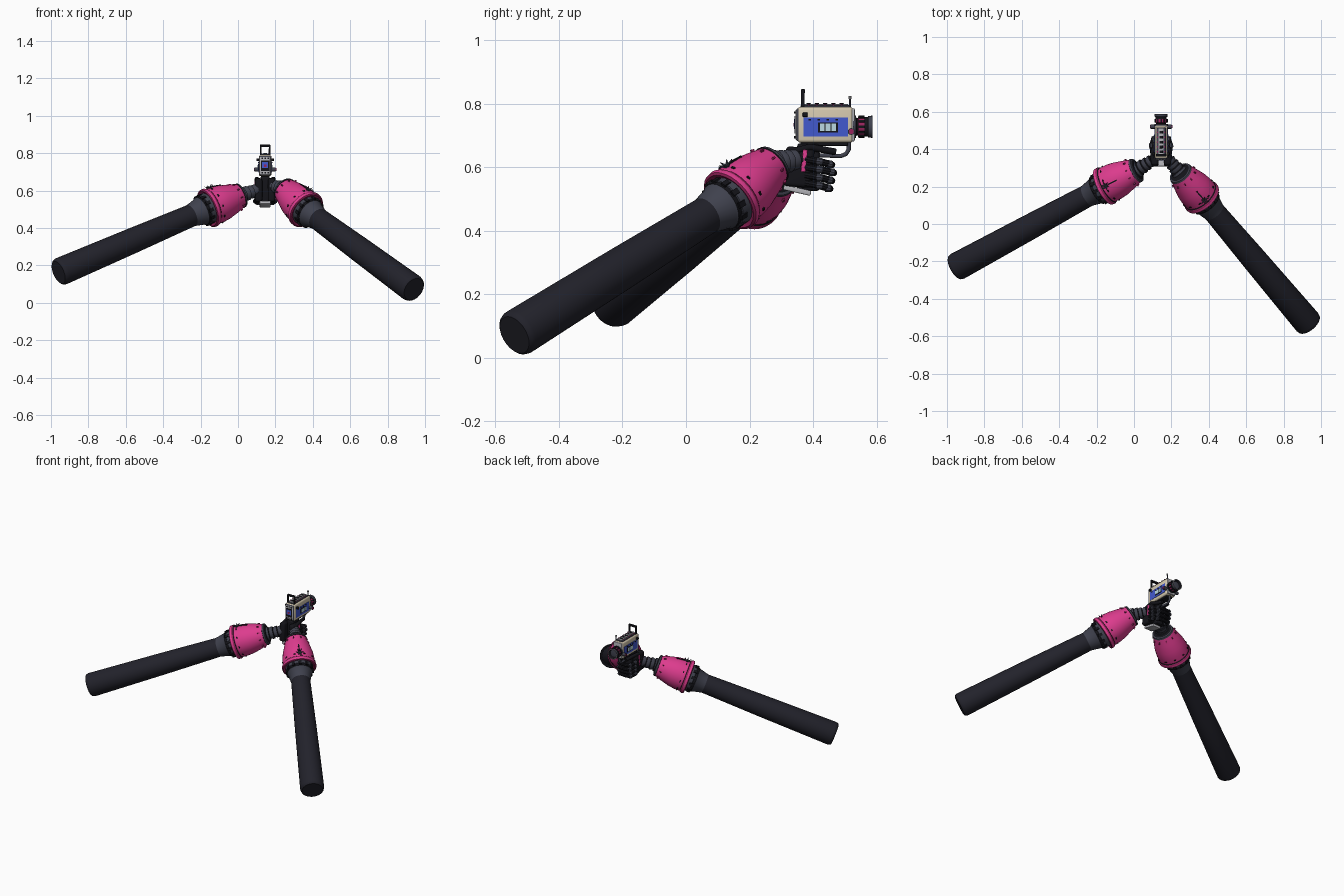
import bpy, bmesh, math
from mathutils import Vector, Matrix

cube = bpy.data.objects.get("Cube")
if cube:
    bpy.data.objects.remove(cube)

PALETTE = {
    "sleeve_navy": (0.016, 0.016, 0.024), "black": (0.007, 0.007, 0.010),
    "slate": (0.050, 0.053, 0.075), "pink": (0.72, 0.045, 0.27),
    "dark_pink": (0.32, 0.018, 0.11), "cream": (0.66, 0.58, 0.43),
    "blue": (0.055, 0.10, 0.62), "pale_cyan": (0.50, 0.70, 0.76),
    "light_grey": (0.45, 0.45, 0.48),
}
MATS = {}
for key, rgb in PALETTE.items():
    m = bpy.data.materials.new(key)
    m.use_nodes = True
    m.diffuse_color = (*rgb, 1)
    bsdf = next(n for n in m.node_tree.nodes if n.type == 'BSDF_PRINCIPLED')
    bsdf.inputs["Base Color"].default_value = (*rgb, 1)
    MATS[key] = m
parts = []


def finish(name, bm, colors, matrix=None):
    bmesh.ops.recalc_face_normals(bm, faces=bm.faces)
    me = bpy.data.meshes.new(name)
    bm.to_mesh(me)
    bm.free()
    for c in colors:
        me.materials.append(MATS[c])
    ob = bpy.data.objects.new(name, me)
    bpy.context.scene.collection.objects.link(ob)
    if matrix:
        ob.matrix_world = matrix
    parts.append(ob)
    return ob


def frame(start, end):
    """Matrix at start with z toward end and y leaning upward."""
    d = Vector(end) - Vector(start)
    return Matrix.Translation(start) @ d.to_track_quat('Z', 'Y').to_matrix().to_4x4()


def lathe(name, profile, matrix, sides=24):
    """Capped revolve; each profile point is (height, radius, colour of the band ending there)."""
    bm = bmesh.new()
    colors = list(dict.fromkeys(p[2] for p in profile))
    rings = []
    for t, r, _ in profile:
        rings.append([bm.verts.new((r * math.cos(a), r * math.sin(a), t))
                      for a in (2 * math.pi * i / sides for i in range(sides))])
    for k in range(1, len(rings)):
        for i in range(sides):
            j = (i + 1) % sides
            f = bm.faces.new((rings[k-1][i], rings[k-1][j], rings[k][j], rings[k][i]))
            f.material_index = colors.index(profile[k][2])
    bm.faces.new(rings[0]).material_index = colors.index(profile[0][2])
    bm.faces.new(rings[-1]).material_index = colors.index(profile[-1][2])
    return finish(name, bm, colors, matrix)


def box(name, center, size, color, bevel=0.0, tilt=0.0, matrix=None):
    bm = bmesh.new()
    bmesh.ops.create_cube(bm, size=1, matrix=Matrix.Diagonal((*size, 1)))
    if bevel:
        bmesh.ops.bevel(bm, geom=bm.edges[:], offset=bevel, segments=3, profile=0.5, affect='EDGES')
    local = Matrix.Translation(center) @ Matrix.Rotation(tilt, 4, 'X')
    return finish(name, bm, [color], (matrix or Matrix()) @ local)


def rod(name, start, end, r, color, r2=None, sides=12):
    length = (Vector(end) - Vector(start)).length
    return lathe(name, [(0, r, color), (length, r if r2 is None else r2, color)],
                 frame(start, end), sides)


def tube(name, points, radius, color):
    cu = bpy.data.curves.new(name, 'CURVE')
    cu.dimensions = '3D'
    cu.bevel_depth = radius
    cu.bevel_resolution = 3
    cu.use_fill_caps = True
    sp = cu.splines.new('POLY')
    sp.points.add(len(points) - 1)
    for p, co in zip(sp.points, points):
        p.co = (*co, 1)
    cu.materials.append(MATS[color])
    ob = bpy.data.objects.new(name, cu)
    bpy.context.scene.collection.objects.link(ob)


# Arms: sleeve, collar, bell-shaped glove cuff, wrist
def arm(side, outer, rim, tip, palm):
    m = frame(outer, rim)
    n = (Vector(rim) - Vector(outer)).length
    lathe(side + "_sleeve", [
        (0, 0.064, "sleeve_navy"), (0.006, 0.071, "sleeve_navy"), (0.02, 0.075, "sleeve_navy"),
        (n * 0.5, 0.068, "sleeve_navy"), (n - 0.12, 0.060, "sleeve_navy"),
        (n, 0.060, "sleeve_navy")], m)
    lathe(side + "_collar", [
        (n - 0.11, 0.060, "slate"), (n - 0.05, 0.074, "slate"), (n - 0.045, 0.079, "slate"),
        (n - 0.03, 0.079, "black"), (n - 0.028, 0.083, "slate"), (n + 0.01, 0.086, "slate")], m)
    for i in range(12):
        turn = m @ Matrix.Rotation(i * math.pi / 6, 4, 'Z')
        box(side + "_collar_rib", (0, 0.083, n - 0.026), (0.018, 0.008, 0.026), "black", matrix=turn)

    g = frame(rim, tip)
    k = (Vector(tip) - Vector(rim)).length
    lathe(side + "_glove_cuff", [
        (0.002, 0.084, "black"), (-0.006, 0.098, "dark_pink"), (-0.002, 0.106, "dark_pink"),
        (0.012, 0.107, "pink"), (0.020, 0.103, "dark_pink"), (0.024, 0.099, "black"),
        (0.06, 0.099, "pink"), (0.10, 0.094, "pink"), (0.15, 0.081, "pink"),
        (k - 0.014, 0.066, "pink"), (k - 0.012, 0.069, "black"), (k - 0.002, 0.066, "slate"),
        (k, 0.058, "slate"), (k + 0.004, 0.045, "black")], g, 32)
    # Studs, slots and a spiky burr on the cuff
    for i in range(10):
        turn = g @ Matrix.Rotation((i + 0.5) * math.pi / 5, 4, 'Z')
        box(side + "_cuff_stud", (0, 0.099, 0.042), (0.012, 0.008, 0.006), "black", matrix=turn)
        box(side + "_cuff_notch", (0, 0.075, k - 0.035), (0.006, 0.008, 0.012),
            "dark_pink", tilt=0.4, matrix=turn)
    box(side + "_cuff_slot", (0, 0.096, 0.085), (0.007, 0.008, 0.055), "black", tilt=0.17, matrix=g)
    for i in range(6):
        a = i * math.pi / 3
        base = g @ Vector((0, 0.097, 0.045))
        end = g @ Vector((0.024 * math.cos(a), 0.113, 0.045 + 0.024 * math.sin(a)))
        rod(side + "_burr_spike", base, end, 0.007, "slate", 0.0008, 6)

    # Ribbed wrist
    w = (Vector(palm) - Vector(tip)).length
    prof = [(0, 0.044, "black")]
    for i in range(4):
        t, r = w * i / 4, 0.042 - 0.003 * i
        prof += [(t + 0.004, r, "slate"), (t + 0.014, r, "slate"), (t + 0.018, r - 0.008, "black")]
    lathe(side + "_wrist", prof + [(w, 0.030, "black")], frame(tip, palm), 20)


arm("left", (0.94, -0.54, 0.072), (0.365, 0.14, 0.495), (0.245, 0.275, 0.61), (0.18, 0.35, 0.625))
arm("right", (-0.96, -0.235, 0.162), (-0.16, 0.20, 0.505), (0.018, 0.29, 0.575), (0.105, 0.345, 0.605))

# Hands wrapped around the grip
CX = 0.145
box("grip", (CX, 0.385, 0.60), (0.05, 0.07, 0.15), "black", 0.008)
box("grip_base", (CX, 0.35, 0.527), (0.06, 0.088, 0.016), "light_grey", 0.004, -0.22)
for s, side in ((1, "left"), (-1, "right")):
    box(side + "_palm", (CX + s * 0.034, 0.355, 0.60), (0.038, 0.09, 0.125), "black", 0.012, -0.08)
    box(side + "_palm_stripe", (CX + s * 0.053, 0.372, 0.62), (0.006, 0.014, 0.07), "pink", 0.002, -0.1)
    for i in range(4):
        z = 0.617 - 0.025 * i
        reach = 0.465 - 0.006 * abs(i - 1)
        path = [Vector((CX + s * 0.045, 0.375, z + 0.008)), Vector((CX + s * 0.052, 0.42, z)),
                Vector((CX + s * 0.040, reach - 0.006, z - 0.008)), Vector((CX, reach, z - 0.010))]
        for a, b in zip(path, path[1:]):
            rod(side + "_finger", a, b, 0.0125, "black", 0.011, 10)
        for p in path[1:3]:
            d = Vector((0, 0.009, -0.001))
            rod(side + "_knuckle", p - d, p + d, 0.0135, "slate", 0.012, 10)
    tube(side + "_thumb", [(CX + s * 0.045, 0.34, 0.65), (CX + s * 0.045, 0.39, 0.663),
                           (CX + s * 0.03, 0.43, 0.655), (CX + s * 0.02, 0.47, 0.648)], 0.011, "black")

# Camera body with side panels
box("camera_body", (CX, 0.438, 0.733), (0.068, 0.176, 0.112), "cream", 0.010)
box("rear_band", (CX, 0.356, 0.733), (0.062, 0.018, 0.104), "slate", 0.006)
box("front_band", (CX, 0.524, 0.733), (0.062, 0.014, 0.104), "light_grey", 0.004)
box("bottom_rail", (CX, 0.435, 0.674), (0.045, 0.15, 0.014), "black", 0.003)
for s, side in ((1, "left"), (-1, "right")):
    x = CX + s * 0.034
    box(side + "_blue_panel", (x, 0.439, 0.726), (0.004, 0.140, 0.060), "blue")
    box(side + "_display_frame", (x + s * 0.002, 0.447, 0.725), (0.004, 0.062, 0.032), "black")
    for i in range(3):
        box(side + "_display_cell", (x + s * 0.004, 0.429 + i * 0.018, 0.725),
            (0.003, 0.015, 0.023), "pale_cyan")
    for i in range(4):
        box(side + "_panel_button", (x + s * 0.002, 0.39 + i * 0.028, 0.749), (0.005, 0.008, 0.006), "black")
    rod(side + "_knob", (x, 0.52, 0.712), (x + s * 0.022, 0.52, 0.712), 0.011, "slate")
    rod(side + "_knob_cap", (x + s * 0.022, 0.52, 0.712), (x + s * 0.026, 0.52, 0.712), 0.008, "dark_pink")
    box(side + "_side_lug", (x + s * 0.006, 0.375, 0.765), (0.014, 0.016, 0.014), "black", 0.003)

# Rear screen
box("rear_plate", (CX, 0.347, 0.733), (0.056, 0.006, 0.094), "light_grey", 0.002)
box("rear_screen_frame", (CX, 0.344, 0.733), (0.046, 0.005, 0.056), "black")
box("rear_screen", (CX, 0.342, 0.736), (0.032, 0.004, 0.032), "blue")
box("rear_screen_mark", (CX, 0.340, 0.733), (0.014, 0.003, 0.012), "dark_pink")
for i in range(3):
    box("rear_button", (CX - 0.016 + 0.016 * i, 0.343, 0.694), (0.008, 0.005, 0.008), "black")
    box("rear_port", (CX - 0.016 + 0.016 * i, 0.343, 0.772), (0.008, 0.005, 0.007), "black")

# Top deck, handle loop and antenna
box("top_deck", (CX, 0.438, 0.790), (0.050, 0.155, 0.010), "slate", 0.003)
box("top_strip", (CX, 0.438, 0.796), (0.028, 0.145, 0.005), "light_grey")
for i in range(5):
    box("top_key", (CX, 0.386 + i * 0.026, 0.798), (0.018, 0.014, 0.006), "black", 0.001)
    for s in (-1, 1):
        rod("top_light", (CX + s * 0.02, 0.386 + i * 0.026, 0.793),
            (CX + s * 0.02, 0.386 + i * 0.026, 0.799), 0.004, "dark_pink", sides=8)
for s in (-1, 1):
    box("handle_post", (CX + s * 0.024, 0.368, 0.814), (0.007, 0.011, 0.050), "black")
box("handle_bar", (CX, 0.368, 0.839), (0.055, 0.013, 0.012), "black", 0.002)
rod("antenna", (CX + 0.022, 0.516, 0.785), (CX + 0.022, 0.516, 0.822), 0.003, "slate", sides=8)
rod("antenna_tip", (CX + 0.022, 0.516, 0.815), (CX + 0.022, 0.516, 0.824), 0.005, "light_grey", sides=8)

# Lens, with ribs round its grip ring
lens = frame((CX, 0.525, 0.727), (CX, 0.6, 0.727))
lathe("lens", [
    (0, 0.036, "slate"), (0.010, 0.036, "slate"), (0.011, 0.027, "black"), (0.016, 0.027, "black"),
    (0.017, 0.033, "dark_pink"), (0.036, 0.033, "dark_pink"), (0.037, 0.030, "black"),
    (0.046, 0.030, "black"), (0.049, 0.034, "slate"), (0.062, 0.035, "slate"),
    (0.062, 0.030, "light_grey"), (0.050, 0.024, "black"), (0.052, 0.010, "slate")], lens)
for i in range(12):
    box("lens_rib", (0, 0.033, 0.027), (0.008, 0.006, 0.020), "black",
        matrix=lens @ Matrix.Rotation(i * math.pi / 6, 4, 'Z'))

# Bent brace under the lens
tube("brace", [(CX, 0.512, 0.68), (CX, 0.512, 0.655), (CX, 0.503, 0.641),
               (CX, 0.488, 0.635), (CX, 0.42, 0.637)], 0.007, "slate")

bpy.ops.object.select_all(action='DESELECT')
for ob in parts:
    ob.select_set(True)
bpy.context.view_layer.objects.active = parts[0]
bpy.ops.object.shade_smooth_by_angle(angle=math.radians(35))
